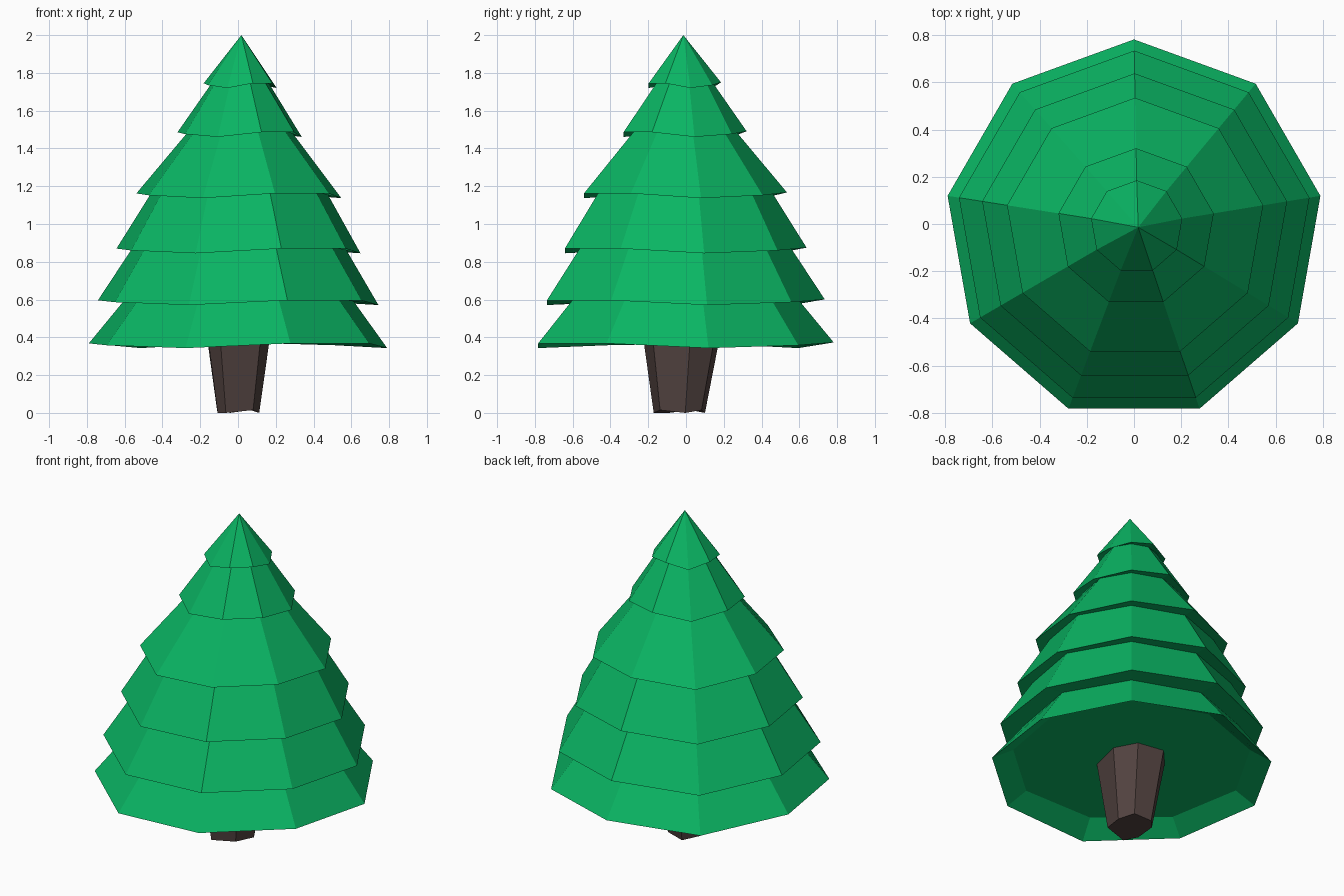
import bpy, bmesh
from math import sin, cos, pi

if "Cube" in bpy.data.objects:
    bpy.data.objects.remove(bpy.data.objects["Cube"])


def material(name, color):
    m = bpy.data.materials.new(name)
    m.diffuse_color = (*color, 1)
    m.use_nodes = True
    m.node_tree.nodes["Principled BSDF"].inputs["Base Color"].default_value = m.diffuse_color
    return m


def loft(name, rings, mat, apex=None):
    """Join closed rings from bottom to top, cap the bottom, then cap the top or close it to a point."""
    bm = bmesh.new()
    loops = [[bm.verts.new(p) for p in r] for r in rings]
    n = len(loops[0])
    bm.faces.new(loops[0][::-1])
    for a, b in zip(loops, loops[1:]):
        for i in range(n):
            j = (i + 1) % n
            bm.faces.new((a[i], a[j], b[j], b[i]))
    top = loops[-1]
    if apex:
        tip = bm.verts.new(apex)
        for i in range(n):
            bm.faces.new((top[i], top[(i + 1) % n], tip))
    else:
        bm.faces.new(top)
    bmesh.ops.recalc_face_normals(bm, faces=bm.faces)
    me = bpy.data.meshes.new(name)
    bm.to_mesh(me)
    bm.free()
    me.materials.append(mat)
    ob = bpy.data.objects.new(name, me)
    bpy.context.collection.objects.link(ob)
    return ob


# Foliage: nine-sided stack of skirts with slightly uneven rims
WOBBLE = (.015, -.015, .01, 0, -.015, .01, .01, -.015, 0)


def ring(r, z, wobble=0):
    t = max(0, 1 - r / .8)                       # axis leans slightly towards the tip
    cx, cy = .015 * t, -.02 + .012 * t
    pts = []
    for k, w in enumerate(WOBBLE):
        s = r * (1.012 if k in (4, 5) else 1)    # front corners reach a little further
        a = 2 * pi * k / 9
        pts.append((cx - s * sin(a), cy + s * cos(a), z + wobble * w))
    return pts


# (rim radius, rim height, neck radius above it)
TIERS = [(.802, .358, .61), (.754, .586, .57), (.656, .860, .47),
         (.551, 1.152, .275), (.334, 1.476, .15), (.196, 1.735, None)]
rings = [ring(.68, .43)]                         # recessed underside
for i, (r, z, neck) in enumerate(TIERS):
    rings.append(ring(r, z, 1))
    if neck:
        rings.append(ring(neck, TIERS[i + 1][1] + .016))
loft("foliage", rings, material("green", (.003, .46, .125)), apex=(.018, -.014, 2))

# Trunk: irregular seven-sided post, narrower at the foot
OUTLINE = [(-.09, -.212), (.11, -.165), (.155, .02), (.09, .14),
           (-.06, .165), (-.155, .06), (-.15, -.1)]


def trunk_ring(scale, z, lift=0, dy=0):
    return [(-.003 + (x + .005) * scale, -.03 + dy + (y + .03) * scale, z + lift * (k % 2))
            for k, (x, y) in enumerate(OUTLINE)]


loft("trunk", [trunk_ring(.72, 0, .015, -.01), trunk_ring(1.12, .45)],
     material("brown", (.085, .056, .052)))
